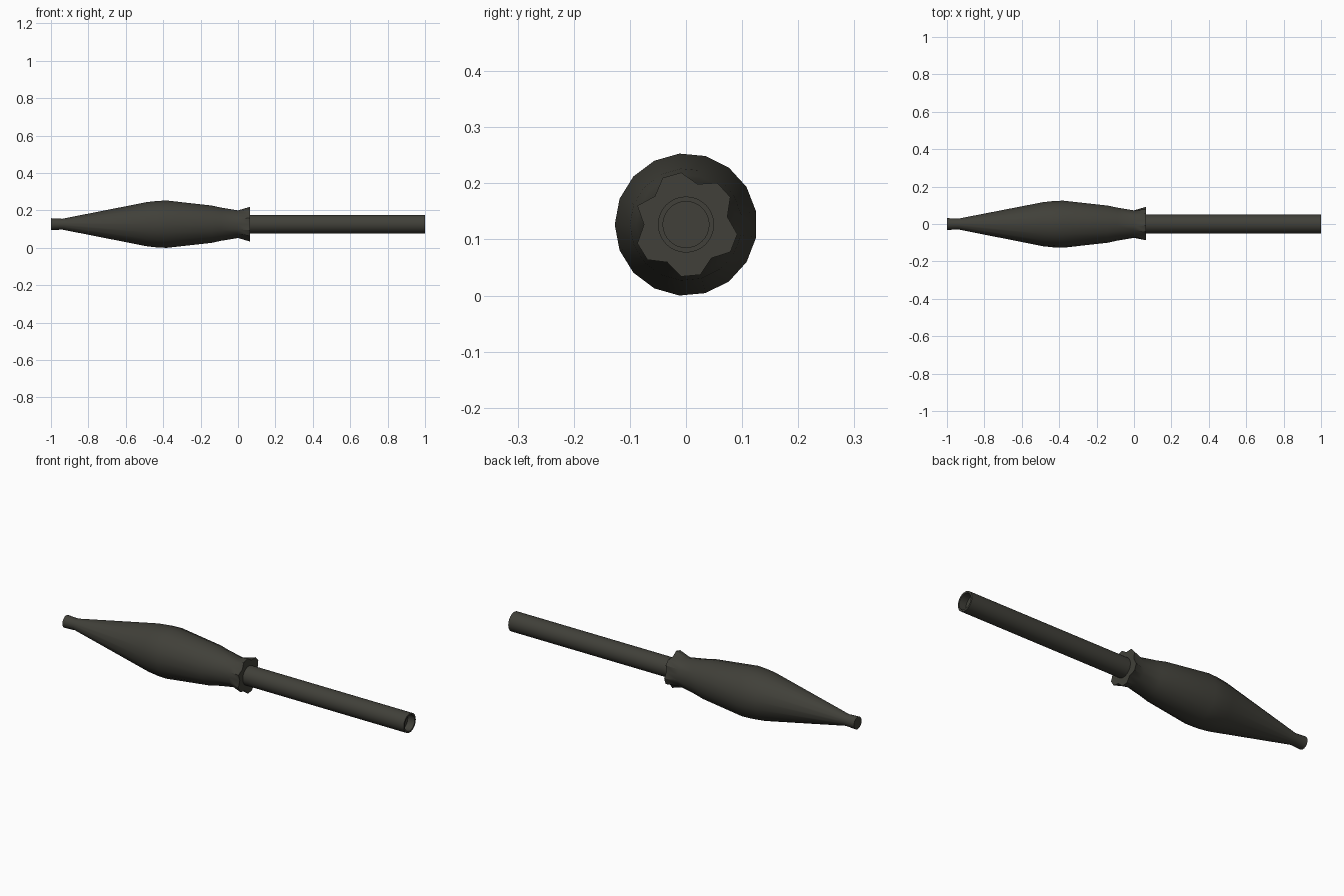
import bpy, bmesh, math

if "Cube" in bpy.data.objects:
    bpy.data.objects.remove(bpy.data.objects["Cube"])

CZ = 0.1265   # height of the long axis
mat = bpy.data.materials.new("dark olive grey")
mat.diffuse_color = (0.052, 0.051, 0.041, 1)
mat.use_nodes = True
mat.node_tree.nodes["Principled BSDF"].inputs["Base Color"].default_value = mat.diffuse_color


def lathe(name, rings, sides, start=math.pi):
    """Skin rings along x; each ring is (x, radius or function of index)."""
    bm = bmesh.new()
    loops = []
    for x, r in rings:
        loop = []
        for k in range(sides):
            a = start + 2 * math.pi * k / sides
            rad = r(k) if callable(r) else r
            loop.append(bm.verts.new((x, rad * math.cos(a), CZ + rad * math.sin(a))))
        loops.append(loop)
    for a, b in zip(loops, loops[1:]):
        for k in range(sides):
            j = (k + 1) % sides
            bm.faces.new((a[k], a[j], b[j], b[k]))
    bm.faces.new(loops[0])
    bm.faces.new(loops[-1])
    bmesh.ops.recalc_face_normals(bm, faces=bm.faces[:])
    me = bpy.data.meshes.new(name)
    bm.to_mesh(me)
    bm.free()
    me.materials.append(mat)
    ob = bpy.data.objects.new(name, me)
    bpy.context.collection.objects.link(ob)
    bpy.ops.object.select_all(action='DESELECT')
    ob.select_set(True)
    bpy.context.view_layer.objects.active = ob
    bpy.ops.object.shade_smooth_by_angle(angle=math.radians(32))
    return ob


# Toothed collar: every third vertex stays in, the others flare out
def teeth(k):
    return 0.075 if k % 3 == 0 else 0.093


# Tapered body ending in the flared collar
lathe("tapered_body", [(-1.0, 0.032), (-0.94, 0.029), (-0.485, 0.119),
                       (-0.43, 0.125), (-0.38, 0.127), (-0.14, 0.100),
                       (-0.09, 0.089), (0.0, 0.074), (0.063, teeth)], 17)

# Rear tube with a recessed open end
lathe("rear_tube", [(0.05, 0.05), (1.0, 0.05), (1.0, 0.041), (0.96, 0.041)], 32)
